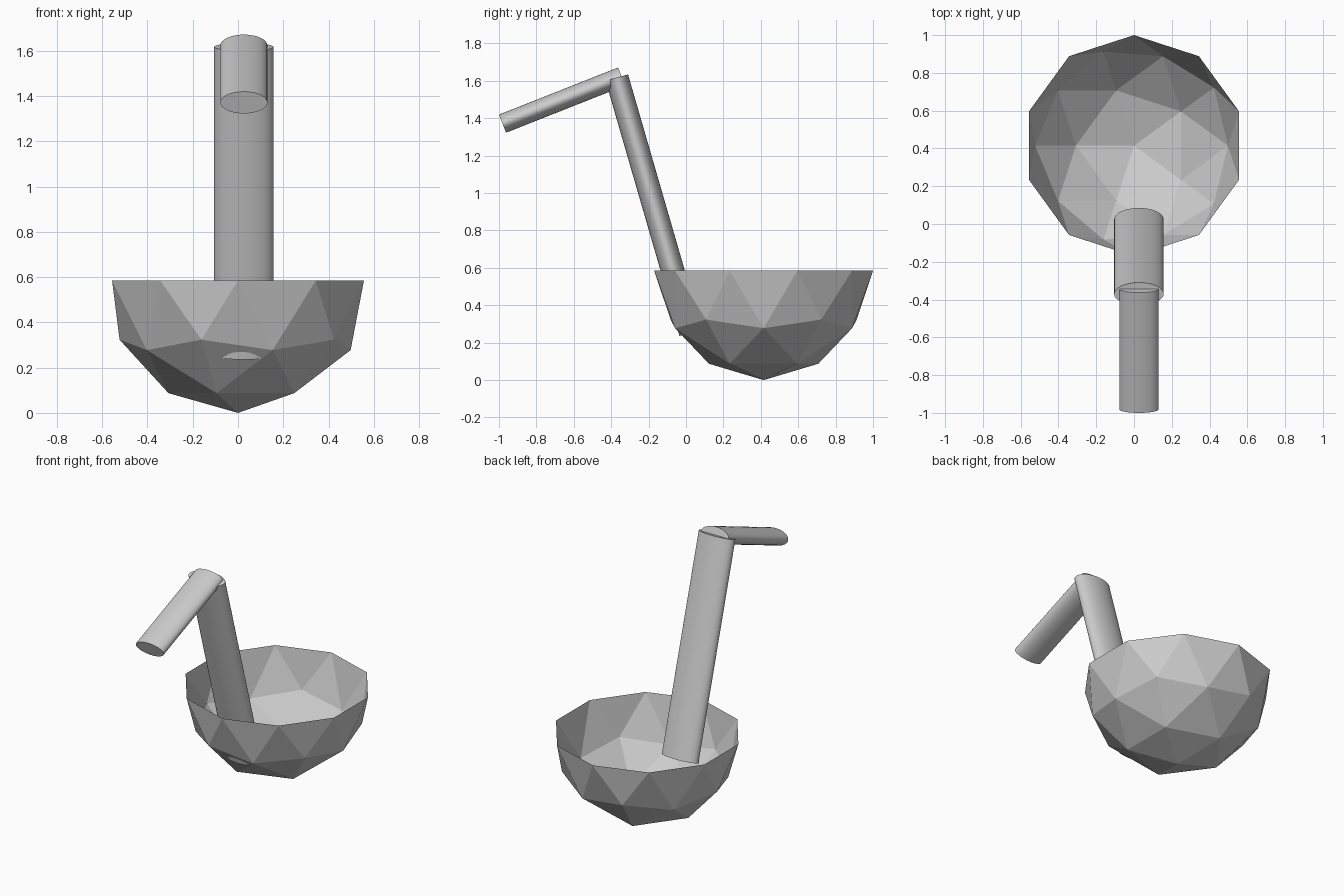
import bpy, bmesh, math
from mathutils import Vector

if "Cube" in bpy.data.objects:
    bpy.data.objects.remove(bpy.data.objects["Cube"])


def flat_rod(name, start, end, half_width, half_depth):
    """Capped elliptical rod running between two (y, z) points."""
    a, b = Vector((0.026, *start)), Vector((0.026, *end))
    d = b - a
    bpy.ops.mesh.primitive_cylinder_add(vertices=32, radius=1, depth=1, location=(a + b) / 2)
    ob = bpy.context.object
    ob.name = name
    ob.scale = (half_width, half_depth, d.length)
    ob.rotation_euler.x = math.atan2(-d.y, d.z)
    bpy.ops.object.transform_apply(location=False, rotation=True, scale=True)
    bpy.ops.object.shade_smooth_by_angle(angle=math.radians(30))
    return ob


# Bowl: lower half of a low-poly icosphere, open at the rim
R = 0.585
bpy.ops.mesh.primitive_ico_sphere_add(subdivisions=2, radius=R, location=(0, 0.415, R))
bowl = bpy.context.object
bowl.name = "bowl"
bm = bmesh.new()
bm.from_mesh(bowl.data)
bmesh.ops.delete(bm, geom=[v for v in bm.verts if v.co.z > 0.01], context='VERTS')
bm.to_mesh(bowl.data)
bm.free()

# Long leaning handle, poking slightly through the bowl
flat_rod("handle", (0.025, 0.253), (-0.370, 1.617), 0.131, 0.0625)

# Hooked grip at the top
flat_rod("grip", (-0.981, 1.371), (-0.344, 1.623), 0.104, 0.052)
